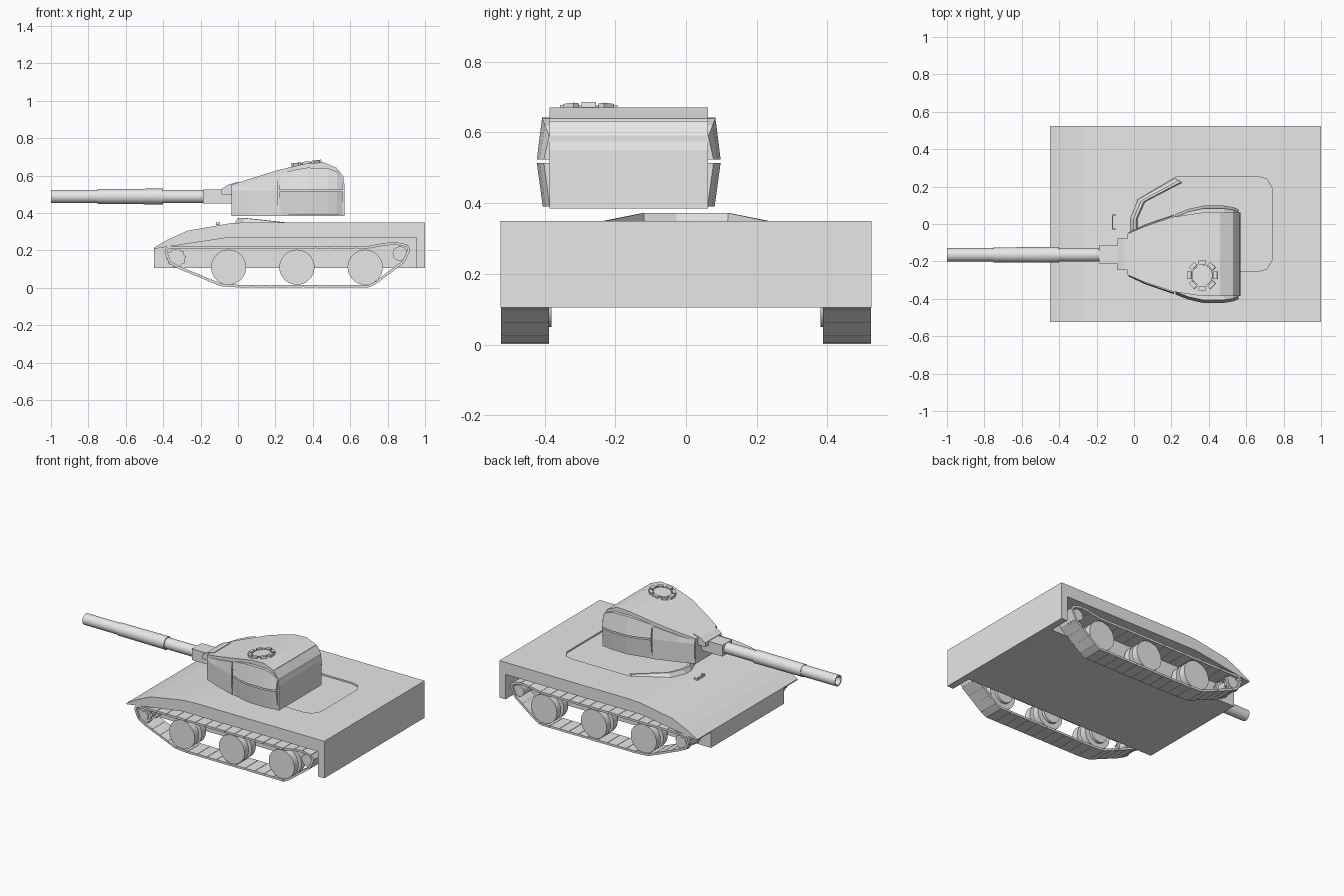
import bpy, bmesh, math
from mathutils import Vector, Matrix

if "Cube" in bpy.data.objects:
    bpy.data.objects.remove(bpy.data.objects["Cube"], do_unlink=True)

grey = bpy.data.materials.new("plain_grey")
grey.use_nodes = True
grey.diffuse_color = (0.8, 0.8, 0.8, 1)
grey.node_tree.nodes["Principled BSDF"].inputs["Base Color"].default_value = (0.8, 0.8, 0.8, 1)


def finish(name, bm, smooth=False):
    bmesh.ops.recalc_face_normals(bm, faces=bm.faces)
    me = bpy.data.meshes.new(name)
    bm.to_mesh(me)
    bm.free()
    me.materials.append(grey)
    ob = bpy.data.objects.new(name, me)
    bpy.context.collection.objects.link(ob)
    bpy.ops.object.select_all(action="DESELECT")
    ob.select_set(True)
    bpy.context.view_layer.objects.active = ob
    if smooth:
        bpy.ops.object.shade_smooth_by_angle(angle=math.radians(35))
    return ob


def loft(name, sections, smooth=False):
    """Skin a row of matching cross-sections and cap both ends."""
    bm = bmesh.new()
    rings = [[bm.verts.new(p) for p in s] for s in sections]
    n = len(rings[0])
    for a, b in zip(rings, rings[1:]):
        for i in range(n):
            j = (i + 1) % n
            bm.faces.new((a[i], a[j], b[j], b[i]))
    bm.faces.new(rings[0])
    bm.faces.new(rings[-1])
    return finish(name, bm, smooth)


def side_prism(name, profile, y0, y1, smooth=False):
    return loft(name, [[(x, y, z) for x, z in profile] for y in (y0, y1)], smooth)


def circle(x, z, r, n):
    return [(x + r * math.cos(i * math.tau / n), z + r * math.sin(i * math.tau / n)) for i in range(n)]


def box(name, size, matrix):
    bm = bmesh.new()
    bmesh.ops.create_cube(bm, size=1, matrix=matrix @ Matrix.Diagonal((*size, 1)))
    return finish(name, bm)


def cut(target, cutter):
    cutter.hide_render = True
    mod = target.modifiers.new("cut", "BOOLEAN")
    mod.operation, mod.object, mod.solver = "DIFFERENCE", cutter, "EXACT"
    bpy.context.view_layer.objects.active = target
    bpy.ops.object.modifier_apply(modifier=mod.name)
    bpy.data.objects.remove(cutter, do_unlink=True)


# Hull with open track bays and a shallow turret well
hull = side_prism("hull", [(-0.45, 0.105), (1, 0.105), (1, 0.35), (0.05, 0.35), (-0.04, 0.345),
                           (-0.27, 0.305), (-0.37, 0.26), (-0.45, 0.215)], -0.525, 0.525)
bay = [(-0.6, 0.05), (-0.6, 0.2), (-0.45, 0.208), (-0.04, 0.27), (0.955, 0.27), (0.955, 0.05)]
for s in (1, -1):
    cut(hull, side_prism("bay_cutter", bay, 0.382 * s, 0.6 * s))
half_well = [(-0.02, 0.03), (0.02, 0.13), (0.23, 0.255), (0.66, 0.255), (0.71, 0.24), (0.74, 0.19)]
well = half_well + [(x, -y) for x, y in reversed(half_well)]
cut(hull, loft("well_cutter", [[(x, y, z) for x, y in well] for z in (0.34, 0.4)]))

# Raised lip around the front of the well
path = [(0.22, 0.245), (0.02, 0.13), (-0.02, 0.03)]
path += [(x, -y) for x, y in reversed(path)]
lip = []
for i, (x, y) in enumerate(path):
    top = 0.35 if i in (0, len(path) - 1) else 0.372
    lip.append([(x, y, 0.338), (x + 0.018, y * 0.95, top),
                (x + 0.032, y * 0.92, top), (x + 0.038, y * 0.9, 0.338)])
loft("well_lip", lip)

# Small bracket on the front deck
for name, size, at in (("bracket_bar", (0.006, 0.08, 0.015), (-0.115, 0.01, 0.342)),
                       ("bracket_left_arm", (0.02, 0.006, 0.012), (-0.105, 0.047, 0.342)),
                       ("bracket_right_arm", (0.02, 0.006, 0.012), (-0.105, -0.027, 0.342))):
    box(name, size, Matrix.Translation(at))

# Running gear
belt = [(-0.3, 0.215), (-0.375, 0.215), (-0.387, 0.195), (-0.365, 0.137), (-0.32, 0.11), (-0.09, 0.015),
        (0, 0.009), (0.7, 0.009), (0.74, 0.03), (0.885, 0.14), (0.915, 0.205), (0.9, 0.226),
        (0.84, 0.238), (0.78, 0.232), (0.7, 0.217)]
for s, side in ((1, "left"), (-1, "right")):
    bm = bmesh.new()
    edge_a, edge_b = [[bm.verts.new((x, y * s, z)) for x, z in belt] for y in (0.388, 0.523)]
    for i in range(len(belt)):
        j = (i + 1) % len(belt)
        bm.faces.new((edge_a[i], edge_a[j], edge_b[j], edge_b[i]))
    track = finish(side + "_track", bm)
    solid = track.modifiers.new("thickness", "SOLIDIFY")
    solid.thickness, solid.offset = 0.01, 0
    # Shoe plates laid along the belt
    bm = bmesh.new()
    for i, a in enumerate(belt):
        a, b = Vector(a), Vector(belt[(i + 1) % len(belt)])
        run = b - a
        count = max(1, round(run.length / 0.07))
        turn = Matrix.Rotation(-math.atan2(run.y, run.x), 4, "Y")
        for k in range(count):
            p = a + run * (k + 0.5) / count
            bmesh.ops.create_cube(bm, size=1, matrix=Matrix.Translation((p.x, 0.4555 * s, p.y)) @ turn
                                  @ Matrix.Diagonal((run.length / count - 0.004, 0.136, 0.014, 1)))
    finish(side + "_track_shoes", bm)

    for k, x in enumerate((-0.05, 0.315, 0.68)):
        label = f"{side}_road_wheel_{k + 1}"
        for part, r, y0, y1 in (("inner", 0.094, 0.398, 0.442), ("outer", 0.094, 0.47, 0.515),
                                ("hub", 0.06, 0.38, 0.49)):
            side_prism(f"{label}_{part}", circle(x, 0.11, r, 32), y0 * s, y1 * s, True)
    teeth = [(-0.33 + r * math.cos(i * math.tau / 40), 0.16 + r * math.sin(i * math.tau / 40))
             for i, r in enumerate([0.052, 0.052, 0.045, 0.045] * 10)]
    for y0, y1 in ((0.4, 0.42), (0.49, 0.51)):
        side_prism(side + "_sprocket", teeth, y0 * s, y1 * s)
    side_prism(side + "_sprocket_axle", circle(-0.33, 0.16, 0.032, 20), 0.37 * s, 0.515 * s, True)
    side_prism(side + "_idler", circle(0.865, 0.183, 0.038, 24), 0.4 * s, 0.515 * s, True)
    side_prism(side + "_idler_axle", circle(0.865, 0.183, 0.018, 16), 0.37 * s, 0.4 * s, True)

# Turret shell: stations of x, half width and roof height
MID = -0.162
stations = [(-0.035, 0.11, 0.545), (0.06, 0.15, 0.575), (0.21, 0.2, 0.622), (0.37, 0.224, 0.66),
            (0.46, 0.224, 0.664), (0.53, 0.224, 0.634), (0.56, 0.224, 0.59), (0.57, 0.224, 0.55)]


def slab(x, half, low, high):
    return [(x, MID - half, low), (x, MID + half, low), (x, MID + half, high), (x, MID - half, high)]


loft("turret_body", [slab(x, h, 0.385, z) for x, h, z in stations])
loft("turret_roof", [slab(x, h, z - 0.02, z + 0.006) for x, h, z in stations[:6]])
loft("turret_rear_strip", [slab(x, 0.224, z - 0.02, z + 0.004)
                           for x, z in ((0.537, 0.628), (0.564, 0.588))])
side_prism("turret_brow", [(-0.088, 0.5), (-0.088, 0.528), (-0.05, 0.552), (0, 0.566), (0, 0.5)],
           MID - 0.085, MID + 0.085)

# Bolt-on side armour, bulging at mid height
rear = [(0.222, 0.215, 0.608), (0.29, 0.242, 0.628), (0.37, 0.26, 0.642),
        (0.48, 0.26, 0.64), (0.53, 0.252, 0.62), (0.56, 0.24, 0.59)]
for s, side in ((1, "left"), (-1, "right")):
    def plate(x, wide, edge, low, high):
        return [(x, MID + s * w, z) for w, z in
                ((wide, low), (edge, high), (edge - 0.022, high), (wide - 0.028, low))]
    loft(side + "_upper_armour", [plate(x, w, w - 0.015, 0.523, z) for x, w, z in rear])
    loft(side + "_lower_armour", [plate(x, w, w - 0.017, 0.514, 0.39) for x, w, z in rear])
    front = [(-0.03, 0.118, 0.535), (0.06, 0.16, 0.562), (0.214, 0.213, 0.605)]
    loft(side + "_front_armour", [[(x, MID + s * v, h) for v, h in
         ((w - 0.006, 0.39), (w, 0.52), (w - 0.006, z), (w - 0.03, z), (w - 0.03, 0.39))]
        for x, w, z in front])

# Gun with a stepped barrel and open bore
steps = [(-0.1, 0.036), (-0.4, 0.036), (-0.4, 0.042), (-0.75, 0.04), (-0.75, 0.036),
         (-1, 0.036), (-1, 0.028), (-0.9, 0.028)]
loft("gun_barrel", [[(x, MID - 0.003 + u, v) for u, v in circle(0, 0.488, r, 24)] for x, r in steps], True)
box("gun_mantlet", (0.16, 0.1, 0.074), Matrix.Translation((-0.108, MID, 0.488)))

# Hatch with a ring of vision blocks, lying along the roof slope
seat = Matrix.Translation((0.365, -0.275, 0.668)) @ Matrix.Rotation(-0.13, 4, "Y")
loft("hatch", [[seat @ Vector((u, v, z)) for u, v in circle(0, 0, 0.056, 16)] for z in (-0.012, 0.002)])
for i in range(8):
    spin = Matrix.Rotation(i * math.tau / 8, 4, "Z")
    box(f"vision_block_{i + 1}", (0.022, 0.04, 0.022), seat @ spin @ Matrix.Translation((0.07, 0, -0.004)))
